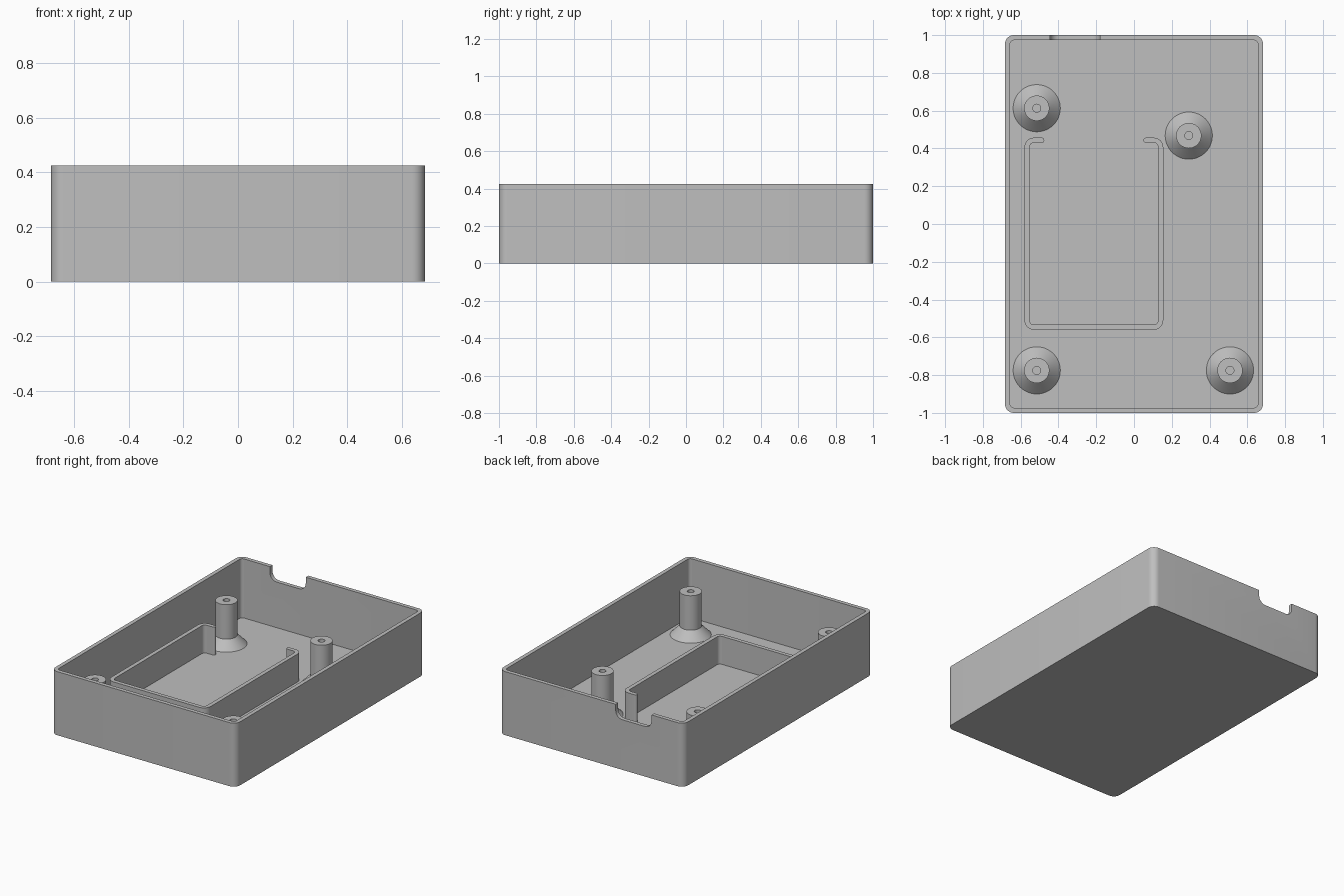
import bpy, bmesh, math
from mathutils import Vector, Matrix

if "Cube" in bpy.data.objects:
    bpy.data.objects.remove(bpy.data.objects["Cube"], do_unlink=True)

GREY = (0.52, 0.52, 0.52, 1)
grey = bpy.data.materials.new("plain grey plastic")
grey.use_nodes = True
grey.diffuse_color = GREY
grey.node_tree.nodes["Principled BSDF"].inputs["Base Color"].default_value = GREY

HX, HY, HEIGHT = 0.683, 1.0, 0.425   # outer half sizes and height
WALL, FLOOR = 0.027, 0.03


def rounded(corners, steps=8):
    """Outline from right-angled (x, y, radius) corners."""
    pts, n = [], len(corners)
    for i, (x, y, r) in enumerate(corners):
        p = Vector((x, y))
        if r == 0:
            pts.append(p)
            continue
        d1 = (Vector(corners[i - 1][:2]) - p).normalized()
        d2 = (Vector(corners[(i + 1) % n][:2]) - p).normalized()
        c = p + (d1 + d2) * r
        for k in range(steps + 1):
            t = math.pi / 2 * k / steps
            pts.append(c - r * (d2 * math.cos(t) + d1 * math.sin(t)))
    return pts


def box_outline(hx, hy, r):
    return rounded([(-hx, -hy, r), (hx, -hy, r), (hx, hy, r), (-hx, hy, r)])


def finish(name, bm):
    bmesh.ops.recalc_face_normals(bm, faces=bm.faces)
    mesh = bpy.data.meshes.new(name)
    bm.to_mesh(mesh)
    bm.free()
    mesh.materials.append(grey)
    ob = bpy.data.objects.new(name, mesh)
    bpy.context.collection.objects.link(ob)
    return ob


def prism(name, outline, low, high, upright=False):
    """Extrude an outline along z, or along y when upright."""
    bm = bmesh.new()
    face = bm.faces.new([bm.verts.new((p.x, p.y, low)) for p in outline])
    top = bmesh.ops.extrude_face_region(bm, geom=[face])
    verts = [v for v in top["geom"] if isinstance(v, bmesh.types.BMVert)]
    bmesh.ops.translate(bm, verts=verts, vec=(0, 0, high - low))
    if upright:
        swap = Matrix(((1, 0, 0), (0, 0, 1), (0, 1, 0))).to_4x4()
        bmesh.ops.transform(bm, matrix=swap, verts=bm.verts)
    return finish(name, bm)


def activate(ob):
    bpy.ops.object.select_all(action="DESELECT")
    ob.select_set(True)
    bpy.context.view_layer.objects.active = ob


def cut(ob, cutter):
    cutter.hide_render = True
    mod = ob.modifiers.new("cut", "BOOLEAN")
    mod.operation, mod.solver, mod.object = "DIFFERENCE", "EXACT", cutter
    activate(ob)
    bpy.ops.object.modifier_apply(modifier=mod.name)
    bpy.data.objects.remove(cutter, do_unlink=True)


def lathe(name, profile, x, y, steps=48):
    bm = bmesh.new()
    verts = [bm.verts.new((r, 0, z)) for r, z in profile]
    edges = [bm.edges.new(pair) for pair in zip(verts, verts[1:])]
    bmesh.ops.spin(bm, geom=verts + edges, cent=(0, 0, 0), axis=(0, 0, 1),
                   angle=math.tau, steps=steps)
    bmesh.ops.remove_doubles(bm, verts=bm.verts, dist=0.0001)
    ob = finish(name, bm)
    ob.location = (x, y, 0)
    return ob


# Open tray with a rounded cable notch in the back wall
tray = prism("tray", box_outline(HX, HY, 0.047), 0, HEIGHT)
cut(tray, prism("cavity_cutter", box_outline(HX - WALL, HY - WALL, 0.02), FLOOR, 0.6))
notch = rounded([(-0.445, 0.6, 0), (-0.445, 0.335, 0.05),
                 (-0.18, 0.335, 0.05), (-0.18, 0.6, 0)])
cut(tray, prism("notch_cutter", notch, 0.9, 1.1, upright=True))
parts = [tray]

# Inner retaining rib, open at the back with two short hooks
x0, x1, y0, y1 = -0.58, 0.155, -0.56, 0.457
hook, big, small, tip = 0.105, 0.05, 0.023, 0.0134
w = WALL
rib = rounded([
    (x0 + hook, y1, tip), (x0, y1, big), (x0, y0, big),
    (x1, y0, big), (x1, y1, big), (x1 - hook, y1, tip),
    (x1 - hook, y1 - w, tip), (x1 - w, y1 - w, small), (x1 - w, y0 + w, small),
    (x0 + w, y0 + w, small), (x0 + w, y1 - w, small), (x0 + hook, y1 - w, tip)])
parts.append(prism("retaining_rib", rib, FLOOR - 0.01, 0.217))

# Screw posts with flared feet and pilot holes
post = [(0, FLOOR), (0.021, FLOOR), (0.021, 0.32), (0.067, 0.32),
        (0.067, 0.09), (0.125, FLOOR), (0.125, FLOOR - 0.01), (0, FLOOR - 0.01)]
for name, x, y in (("back_right_post", -0.515, 0.613), ("back_left_post", 0.29, 0.468),
                   ("front_right_post", -0.515, -0.775), ("front_left_post", 0.508, -0.775)):
    parts.append(lathe(name, post, x, y))

for ob in parts:
    activate(ob)
    bpy.ops.object.shade_smooth_by_angle(angle=math.radians(30))
